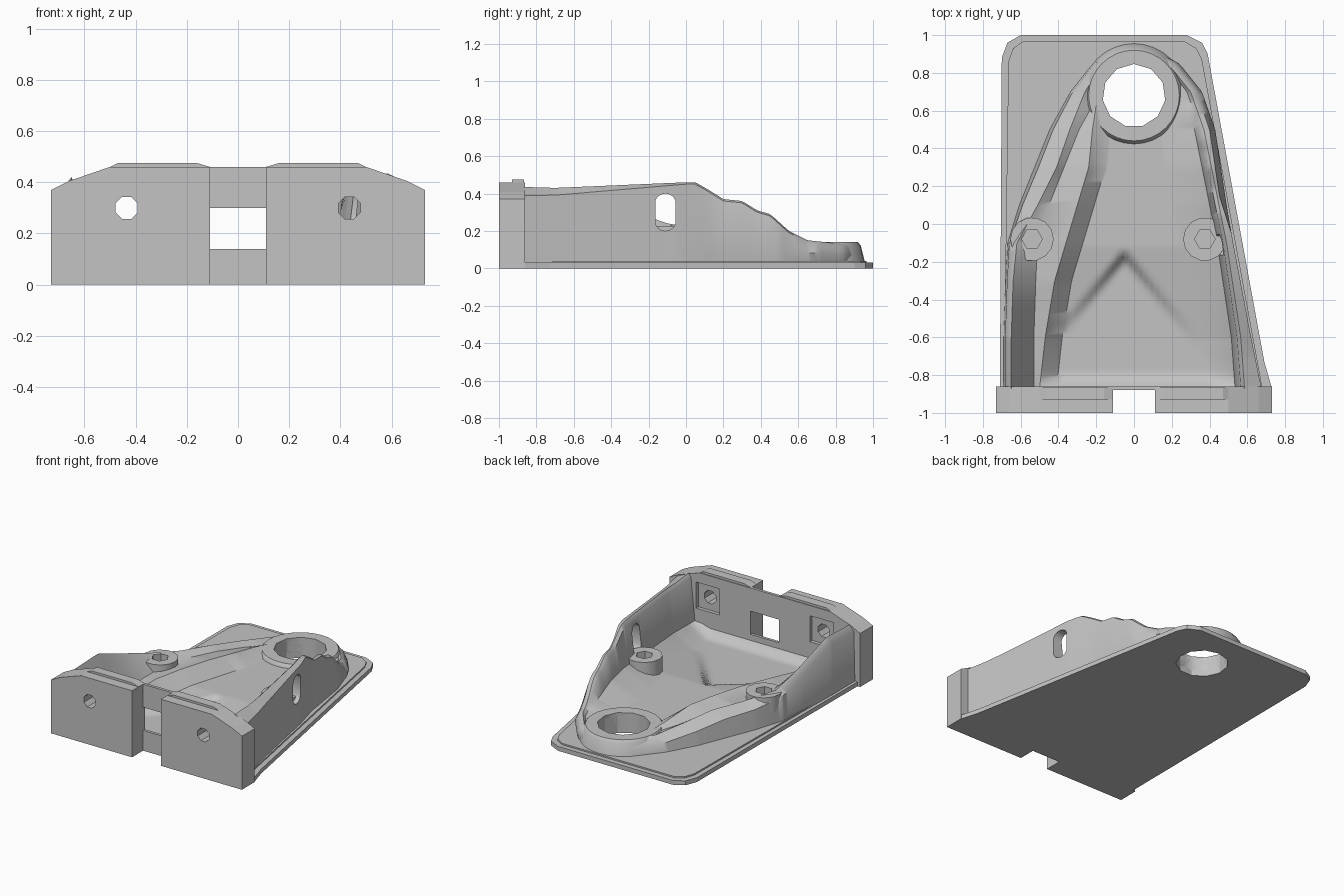
import bpy, bmesh, math

default_cube = bpy.data.objects.get("Cube")
if default_cube:
    bpy.data.objects.remove(default_cube, do_unlink=True)

GREY = (0.55, 0.55, 0.55, 1.0)
grey_material = bpy.data.materials.new("plain grey")
grey_material.use_nodes = True
grey_material.diffuse_color = GREY
grey_material.node_tree.nodes["Principled BSDF"].inputs["Base Color"].default_value = GREY


def make_object(name, bm):
    bmesh.ops.recalc_face_normals(bm, faces=bm.faces)
    mesh = bpy.data.meshes.new(name)
    bm.to_mesh(mesh)
    bm.free()
    mesh.materials.append(grey_material)
    obj = bpy.data.objects.new(name, mesh)
    bpy.context.scene.collection.objects.link(obj)
    return obj


def loft(name, rings):
    """Closed solid skinned through a list of equal-length point rings."""
    bm = bmesh.new()
    loops = [[bm.verts.new(p) for p in ring] for ring in rings]
    count = len(loops[0])
    for a, b in zip(loops, loops[1:]):
        for i in range(count):
            j = (i + 1) % count
            bm.faces.new((a[i], a[j], b[j], b[i]))
    bm.faces.new(loops[0])
    bm.faces.new(loops[-1])
    return make_object(name, bm)


def slab(name, outline, low, high):
    return loft(name, [[(x, y, z) for x, y in outline] for z in (low, high)])


def front_profile(name, profile, near, far):
    return loft(name, [[(x, y, z) for x, z in profile] for y in (near, far)])


def box(name, xs, ys, zs):
    outline = [(xs[0], ys[0]), (xs[1], ys[0]), (xs[1], ys[1]), (xs[0], ys[1])]
    return slab(name, outline, *zs)


def disc(cx, cy, radius, sides, turn=0.0):
    angles = [math.tau * i / sides + turn for i in range(sides)]
    return [(cx + radius * math.cos(a), cy + radius * math.sin(a)) for a in angles]


def cut(cutter, *targets):
    """Subtract the cutter from every target, then discard it."""
    cutter.hide_render = True
    for target in targets:
        mod = target.modifiers.new("cut", 'BOOLEAN')
        mod.operation, mod.solver, mod.object = 'DIFFERENCE', 'EXACT', cutter
        bpy.context.view_layer.objects.active = target
        bpy.ops.object.modifier_apply(modifier=mod.name)
    bpy.data.objects.remove(cutter, do_unlink=True)


def smooth(obj, degrees):
    bpy.ops.object.select_all(action='DESELECT')
    obj.select_set(True)
    bpy.context.view_layer.objects.active = obj
    bpy.ops.object.shade_smooth_by_angle(angle=math.radians(degrees))


def clamp(value):
    return min(1.0, max(0.0, value))


def track(keys, values):
    """Piecewise linear function through the given stations."""
    def value(y):
        for i in range(len(keys) - 1):
            if y <= keys[i + 1]:
                t = clamp((y - keys[i]) / (keys[i + 1] - keys[i]))
                return values[i] + t * (values[i + 1] - values[i])
        return values[-1]
    return value


# Base plate with a front notch, and a slightly raised inner step
base_plate = slab("base_plate", [
    (-.73, -1), (-.11, -1), (-.11, -.87), (.11, -.87), (.11, -1), (.73, -1),
    (.73, -.87), (.69, -.73), (.39, .9), (.36, .96), (.28, 1), (-.6, 1),
    (-.67, .96), (-.7, .88), (-.71, -.86), (-.73, -.87)], 0, .03)
plate_step = slab("plate_step", [
    (-.69, -.87), (.68, -.87), (.36, .87), (.33, .93), (.27, .965),
    (-.59, .965), (-.64, .93), (-.665, .86)], .01, .04)

# Organic tray: walls, shelf ridge and floor vary along the length
stations = [-.87, -.6, -.3, -.1, .1, .3, .5, .7, .85, .93]
left_foot = track(stations, [-.69, -.69, -.68, -.67, -.61, -.53, -.45, -.34, -.22, -.08])
left_lean = track(stations, [.04, .04, .04, .05, .1, .12, .11, .08, .06, .02])
left_height = track(stations, [.41, .42, .31, .24, .21, .2, .17, .14, .13, .11])
shelf_edge = track(stations, [-.5, -.47, -.42, -.36, -.3, -.24, -.22, -.19, -.11, -.04])
shelf_height = track(stations, [.12, .15, .19, .2, .2, .19, .16, .13, .12, .1])
right_foot = track(stations, [.675, .62, .563, .525, .49, .46, .43, .36, .24, .08])
right_crest = track(stations, [.585, .565, .52, .49, .45, .41, .37, .3, .18, .05])
right_floor = track(stations, [.42, .38, .3, .25, .2, .17, .15, .15, .1, .03])
right_ledge = track(stations, [.12, .14, .16, .18, .2, .2, .16, .13, .12, .1])
right_height = track(
    [-.87, -.7, 0, .05, .12, .2, .3, .38, .45, .55, .65, .93],
    [.435, .43, .46, .46, .42, .37, .36, .31, .29, .2, .15, .12])


def floor_height(x, y):
    # Arch-shaped step down that fades out towards the front, then a wall fillet
    t = clamp((-.12 - y - 1.2 * abs(x + .05)) / .09)
    upper = .115 - .06 * clamp((-.12 - y) / .5)
    fillet = max(0.0, (-.78 - y) / .09) ** 2
    return upper + (.05 - upper) * t * t * (3 - 2 * t) + .06 * fillet


def tray_section(y):
    lf, lh = left_foot(y), left_height(y)
    rf, rh = right_foot(y), right_height(y)
    shelf, shelf_z = shelf_edge(y), shelf_height(y)
    edge, inner = right_floor(y), right_crest(y)
    crest = lf + left_lean(y)
    valley = max(crest + .01, min(lf + .16, shelf - .03))
    points = [(lf, .02), (lf + (crest - lf) * .2, max(.05, lh - .04)), (crest, lh),
              (valley, shelf_z * .88), (shelf, shelf_z)]
    start = min(shelf + .09, shelf + .25 * (edge - shelf))
    steps = 24
    for i in range(steps + 1):
        x = start + (edge - start) * i / steps
        points.append((x, floor_height(x, y)))
    # Tall wall: flush with the plate in front, bulging low down behind the slot
    bulge = clamp((y + .05) / .2)
    shoulder = rh - .035 * clamp(-y / .85) - .01
    gap = inner - edge
    points += [(inner - min(.05, gap * .4), right_ledge(y)),
               (inner - min(.02, gap * .15), rh - .02), (inner, rh),
               (rf - .03 * bulge, shoulder), (rf, min(.18, shoulder * .6)),
               (rf - .02 * bulge, .02)]
    return [(x, y, z) for x, z in points]


ROWS = 96
tray = loft("tray_body", [tray_section(-.87 + 1.8 * i / ROWS) for i in range(ROWS + 1)])

# Bearing ring at the narrow end
ring_rings = [[(x, y, z) for x, y in disc(0, .68, r, 32)]
              for r, z in ((.28, .02), (.255, .12), (.24, .14))]
bearing_ring = loft("bearing_ring", ring_rings)
cut(slab("ring_hole", disc(0, .68, .167, 11, math.pi / 2), -.1, .3),
    base_plate, plate_step, tray, bearing_ring)

# Screw bosses with blind hexagonal holes
for side, x in (("right", -.54), ("left", .375)):
    boss = slab(side + "_boss", disc(x, -.08, .115, 14), .03, .225)
    cut(slab("boss_hole", disc(x, -.08, .055, 6), .09, .5), tray, boss)
    smooth(boss, 35)

# Oblong slot through the tall side wall
slot = []
for i in range(14):
    a = math.tau * (i + .5) / 14
    slot.append((-.11 + .055 * math.cos(a), .3 + math.copysign(.05, math.sin(a)) + .05 * math.sin(a)))
cut(loft("slot_cutter", [[(x, y, z) for y, z in slot] for x in (.41, .9)]), tray)
smooth(tray, 42)
smooth(bearing_ring, 35)

# Front mounting blocks, mirrored, with top ridge, bolt hole and recess
for side, s in (("right", -1), ("left", 1)):
    outline = [(.11, 0), (.73, 0), (.73, .37), (.66, .405), (.5, .46), (.11, .46)]
    block = front_profile(side + "_front_block", [(s * x, z) for x, z in outline], -1, -.86)
    ridge = [(.11, .44), (.11, .46), (.16, .475), (.47, .475), (.53, .445)]
    front_profile(side + "_block_ridge", [(s * x, z) for x, z in ridge], -.93, -.865)
    hole = disc(s * .435, .3, .047, 8, math.pi / 8)
    cut(front_profile("bolt_hole", hole, -1.1, -.8), block)
    cut(box("recess", (s * .435 - .09, s * .435 + .09), (-.885, -.8), (.21, .39)), block)

# Thin web behind the notch, leaving a window
for name, zs in (("lower_web", (0, .14)), ("upper_web", (.3, .46))):
    box(name, (-.12, .12), (-.88, -.86), zs)
